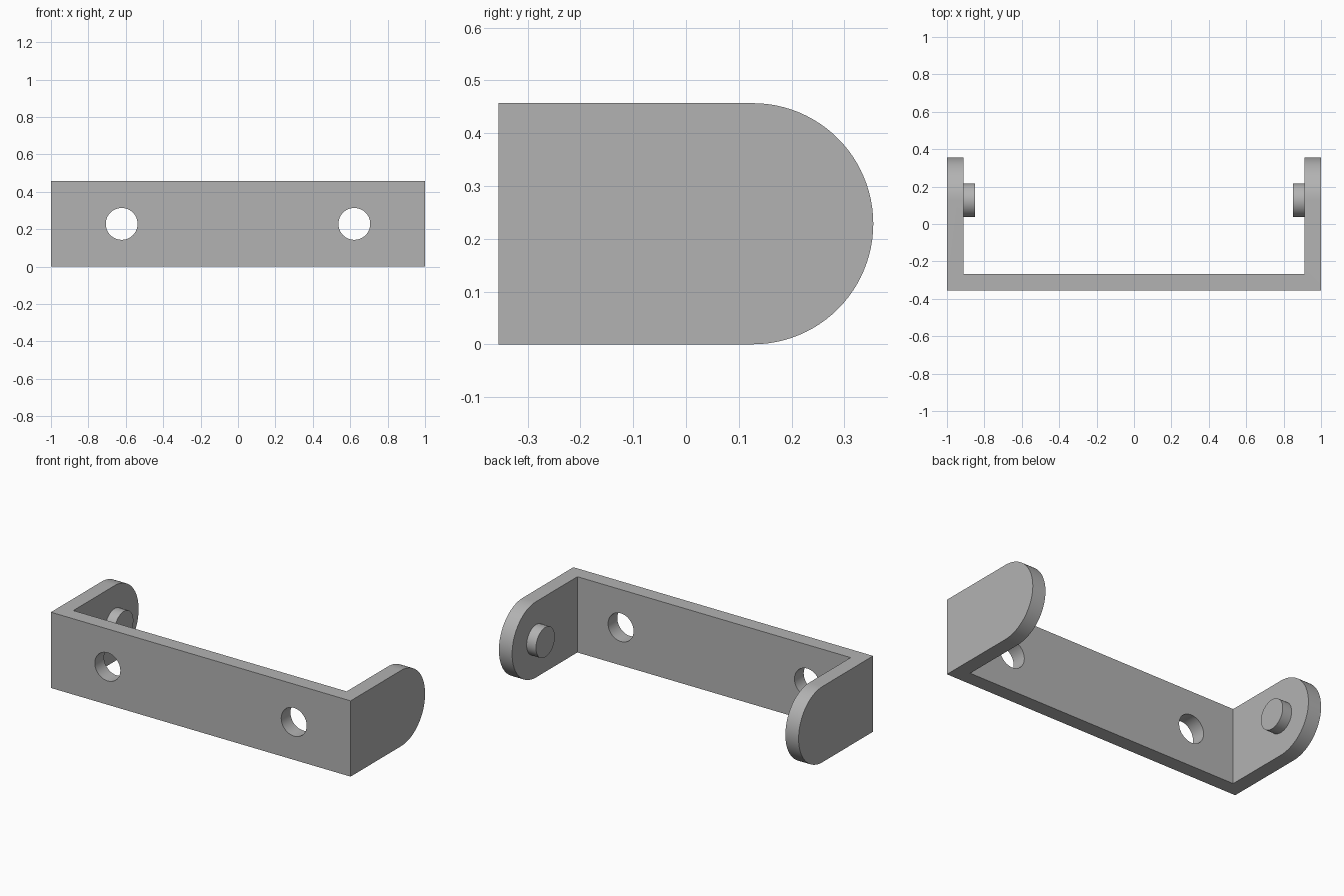
import bpy, bmesh
from math import pi, sin, cos
from mathutils import Matrix, Vector

if "Cube" in bpy.data.objects:
    bpy.data.objects.remove(bpy.data.objects["Cube"], do_unlink=True)

HALF_X, HALF_Y, HEIGHT, WALL = 1.0, 0.355, 0.457, 0.088
RADIUS = HEIGHT / 2
AXIS_Y = HALF_Y - RADIUS
INNER = HALF_X - WALL
HOLE_X, HOLE_R = 0.622, 0.085
PEG_R, PEG_END = 0.09, 0.85

grey = bpy.data.materials.new("plain grey")
grey.use_nodes = True
colour = (0.45, 0.45, 0.45, 1)
grey.diffuse_color = colour
grey.node_tree.nodes["Principled BSDF"].inputs["Base Color"].default_value = colour


def finish(name, bm):
    bmesh.ops.recalc_face_normals(bm, faces=bm.faces)
    mesh = bpy.data.meshes.new(name)
    bm.to_mesh(mesh)
    bm.free()
    mesh.materials.append(grey)
    obj = bpy.data.objects.new(name, mesh)
    bpy.context.collection.objects.link(obj)
    return obj


def prism(name, points, direction):
    """Extrude a closed outline along a direction."""
    bm = bmesh.new()
    face = bm.faces.new([bm.verts.new(p) for p in points])
    top = bmesh.ops.extrude_face_region(bm, geom=[face])["geom"]
    verts = [v for v in top if isinstance(v, bmesh.types.BMVert)]
    bmesh.ops.translate(bm, verts=verts, vec=Vector(direction))
    return finish(name, bm)


def cylinder(name, centre, radius, length, axis):
    bm = bmesh.new()
    bmesh.ops.create_cone(bm, cap_ends=True, segments=64, radius1=radius,
                          radius2=radius, depth=length,
                          matrix=Matrix.Translation(centre) @ Matrix.Rotation(pi / 2, 4, axis))
    return finish(name, bm)


def cut(obj, cutter, operation):
    cutter.hide_render = True
    mod = obj.modifiers.new("cut", 'BOOLEAN')
    mod.object, mod.operation, mod.solver = cutter, operation, 'EXACT'
    bpy.context.view_layer.objects.active = obj
    bpy.ops.object.modifier_apply(modifier=mod.name)
    bpy.data.objects.remove(cutter, do_unlink=True)


def smooth(obj):
    bpy.ops.object.select_all(action='DESELECT')
    obj.select_set(True)
    bpy.context.view_layer.objects.active = obj
    bpy.ops.object.shade_smooth_by_angle(angle=pi / 6)


# U-shaped bracket, extruded upwards
half = [(HALF_X, -HALF_Y), (HALF_X, HALF_Y), (INNER, HALF_Y), (INNER, -HALF_Y + WALL)]
outline = half + [(-x, y) for x, y in reversed(half)]
bracket = prism("bracket", [(x, y, 0) for x, y in outline], (0, 0, HEIGHT))

# Round the ends of both arms, leaving the front wall whole
steps = 48
arc = [(-pi / 2 + pi * i / steps) for i in range(steps + 1)]
side = [(AXIS_Y + RADIUS * cos(a), RADIUS + RADIUS * sin(a)) for a in arc]
side += [(-HALF_Y - 0.1, HEIGHT), (-HALF_Y - 0.1, 0)]
cut(bracket, prism("arm_rounding", [(-1.1, y, z) for y, z in side], (2.2, 0, 0)), 'INTERSECT')

# Mounting holes and the pegs inside the arms
for label, s in (("left", 1), ("right", -1)):
    hole = cylinder("hole_cutter", (s * HOLE_X, -HALF_Y + WALL / 2, RADIUS), HOLE_R, WALL * 3, 'X')
    cut(bracket, hole, 'DIFFERENCE')
    peg = cylinder(label + "_peg", (s * (INNER + PEG_END) / 2, AXIS_Y, RADIUS),
                   PEG_R, INNER - PEG_END, 'Y')
    smooth(peg)
smooth(bracket)
